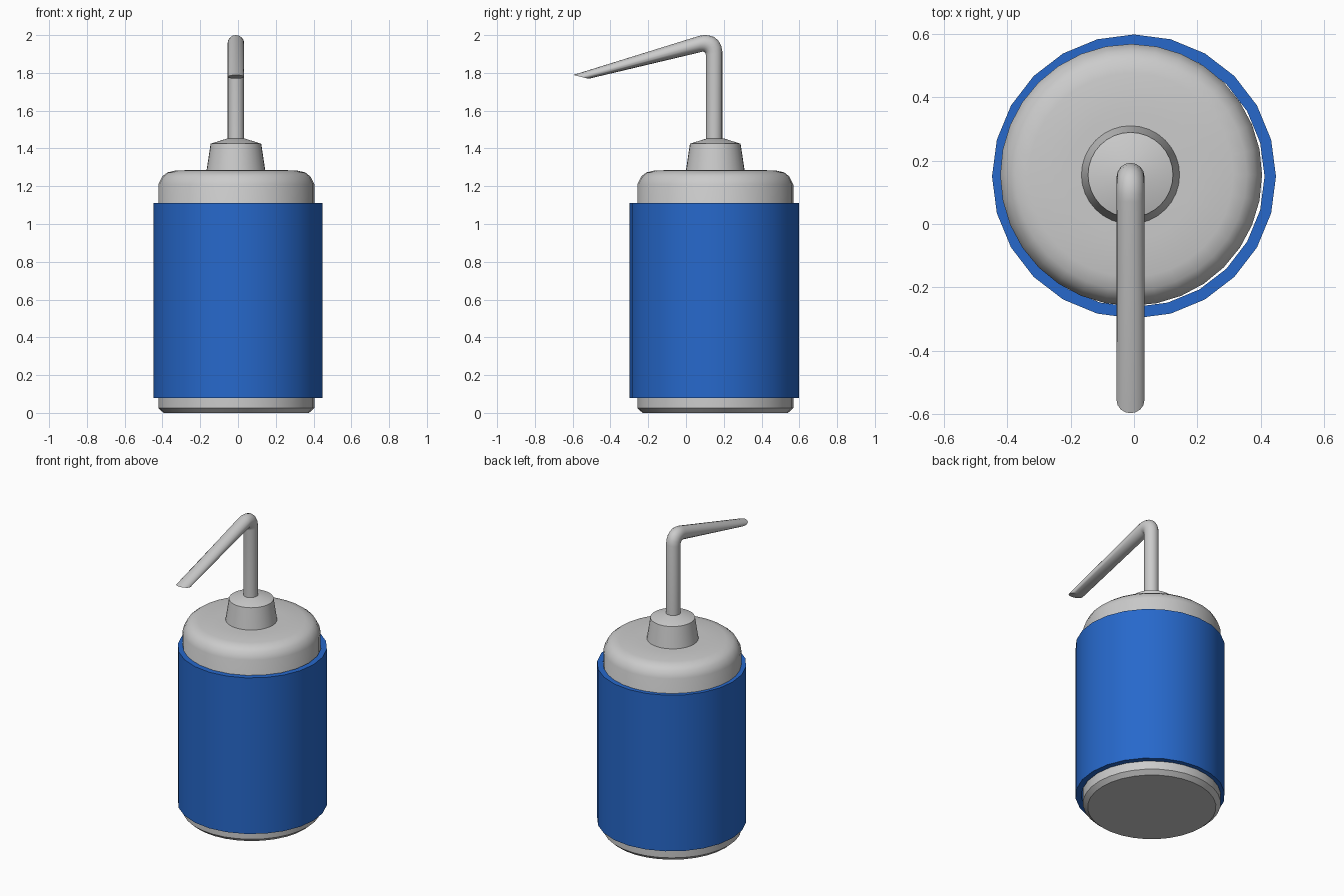
import bpy, bmesh, math

if "Cube" in bpy.data.objects:
    bpy.data.objects.remove(bpy.data.objects["Cube"])

def finish(name, bm, angle=40, color=None):
    bmesh.ops.recalc_face_normals(bm, faces=bm.faces)
    me = bpy.data.meshes.new(name)
    bm.to_mesh(me)
    bm.free()
    ob = bpy.data.objects.new(name, me)
    bpy.context.collection.objects.link(ob)
    if color:
        mat = bpy.data.materials.new(name + "_colour")
        mat.diffuse_color = color
        mat.use_nodes = True
        mat.node_tree.nodes["Principled BSDF"].inputs["Base Color"].default_value = mat.diffuse_color
        me.materials.append(mat)
    bpy.ops.object.select_all(action='DESELECT')
    ob.select_set(True)
    bpy.context.view_layer.objects.active = ob
    bpy.ops.object.shade_smooth_by_angle(angle=math.radians(angle))
    return ob

def loft(name, rings, cap=True, closed=False, **kw):
    """Skin a list of point rings, capping the ends or closing the loop."""
    bm = bmesh.new()
    vs = [[bm.verts.new(p) for p in r] for r in rings]
    pairs = list(zip(vs, vs[1:])) + ([(vs[-1], vs[0])] if closed else [])
    n = len(rings[0])
    for a, b in pairs:
        for i in range(n):
            j = (i + 1) % n
            bm.faces.new((a[i], a[j], b[j], b[i]))
    if cap:
        bm.faces.new(vs[0][::-1])
        bm.faces.new(vs[-1])
    return finish(name, bm, **kw)

def circle(cx, cy, r, z, n):
    return [(cx + r * math.cos(2 * math.pi * i / n),
             cy + r * math.sin(2 * math.pi * i / n), z) for i in range(n)]

def lathe(name, profile, cx, cy, n, **kw):
    return loft(name, [circle(cx, cy, r, z, n) for r, z in profile], **kw)

AX, AY = -0.009, 0.155

# Bottle with rounded shoulder
lathe("bottle_body", [(0.385, 0), (0.413, 0.025), (0.413, 1.21), (0.392, 1.252),
                      (0.365, 1.273), (0.322, 1.283), (0.2, 1.287)], AX, AY, 32)

# Blue sleeve around the bottle
lathe("sleeve", [(0.412, 0.08), (0.448, 0.08), (0.448, 1.112), (0.412, 1.112)],
      0, 0.15, 24, cap=False, closed=True, color=(0.02, 0.14, 0.60, 1))

# Tapered cap on top
lathe("cap", [(0.156, 1.28), (0.134, 1.425), (0.045, 1.453)], -0.011, AY, 32, angle=35)

# Bent spout: each ring spans an outer and an inner (y, z) point
spans = [((0.193, 1.43), (0.105, 1.43)), ((0.193, 1.91), (0.105, 1.895)),
         ((0.186, 1.945), (0.104, 1.902)), ((0.170, 1.973), (0.101, 1.907)),
         ((0.147, 1.991), (0.097, 1.910)), ((0.118, 1.999), (0.092, 1.912)),
         ((0.095, 2.0), (0.086, 1.912)), ((0.07, 1.996), (0.07, 1.908)),
         ((-0.597, 1.789), (-0.515, 1.769))]
rings = []
for (oy, oz), (iy, iz) in spans:
    ring = []
    for i in range(16):
        a = 2 * math.pi * i / 16
        t = (1 - math.cos(a)) / 2
        ring.append((-0.011 + 0.044 * math.sin(a), oy + (iy - oy) * t, oz + (iz - oz) * t))
    rings.append(ring)
loft("spout", rings)
